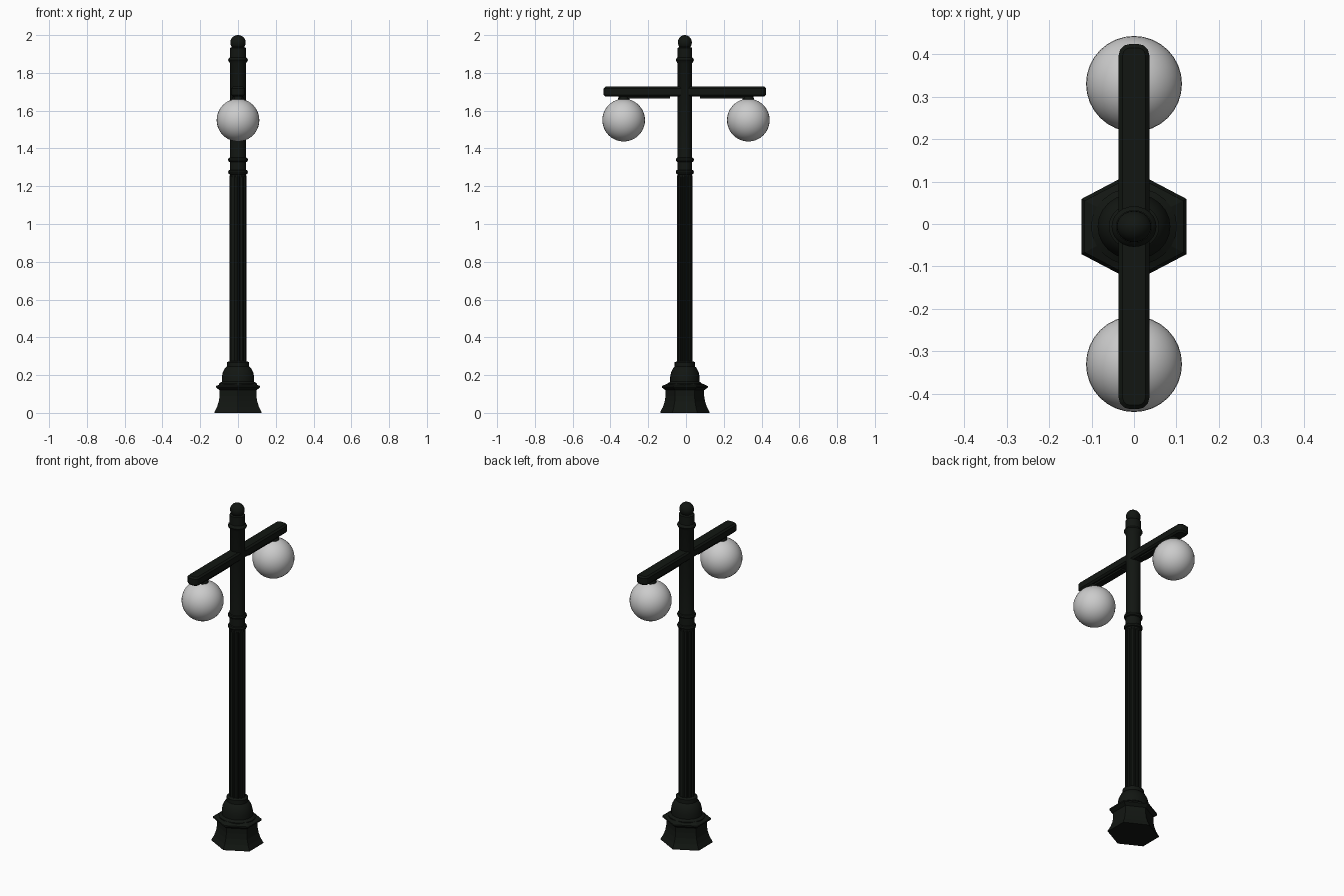
import bpy, bmesh
from math import sin, cos, pi, radians

if "Cube" in bpy.data.objects:
    bpy.data.objects.remove(bpy.data.objects["Cube"])

CY = -0.006          # pole axis in y
SX = 1.1             # ironwork is slightly wider in x

iron = bpy.data.materials.new("dark_iron")
iron.diffuse_color = (0.006, 0.008, 0.006, 1)
iron.use_nodes = True
iron.node_tree.nodes["Principled BSDF"].inputs["Base Color"].default_value = iron.diffuse_color


def finish(name, bm, angle=None, mat=iron):
    bmesh.ops.recalc_face_normals(bm, faces=bm.faces)
    me = bpy.data.meshes.new(name)
    bm.to_mesh(me)
    bm.free()
    ob = bpy.data.objects.new(name, me)
    bpy.context.collection.objects.link(ob)
    if mat:
        me.materials.append(mat)
    if angle:
        bpy.ops.object.select_all(action='DESELECT')
        ob.select_set(True)
        bpy.context.view_layer.objects.active = ob
        bpy.ops.object.shade_smooth_by_angle(angle=radians(angle))
    return ob


def turned(name, profile, sides, flute=0.0, angle=None):
    """Stack rings of (radius, z); flute pulls in part of each ring."""
    bm = bmesh.new()
    rings = []
    for r, z in profile:
        ring = []
        for i in range(sides):
            a = pi / 2 + 2 * pi * i / sides
            k = r - (flute if i % 4 in (2, 3) else 0)
            ring.append(bm.verts.new((k * cos(a) * SX, CY + k * sin(a), z)))
        rings.append(ring)
    for lo, hi in zip(rings, rings[1:]):
        for i in range(sides):
            j = (i + 1) % sides
            bm.faces.new((lo[i], lo[j], hi[j], hi[i]))
    bm.faces.new(rings[0][::-1])
    bm.faces.new(rings[-1])
    return finish(name, bm, angle)


def beam(name, size, loc, end_bevel=0.0, bevel=0.0):
    bm = bmesh.new()
    bmesh.ops.create_cube(bm, size=1)
    bmesh.ops.scale(bm, vec=size, verts=bm.verts)
    if end_bevel:
        upright = [e for e in bm.edges
                   if abs(e.verts[0].co.z - e.verts[1].co.z) > 1e-4]
        bmesh.ops.bevel(bm, geom=upright, offset=end_bevel, segments=3,
                        profile=0.5, affect='EDGES')
    if bevel:
        rim = [e for e in bm.edges
               if abs(e.verts[0].co.z - e.verts[1].co.z) < 1e-4]
        bmesh.ops.bevel(bm, geom=rim, offset=bevel, segments=1,
                        affect='EDGES')
    bmesh.ops.translate(bm, vec=loc, verts=bm.verts)
    return finish(name, bm)


# Hexagonal flared foot
turned("foot", [(0.13, 0), (0.13, 0.006), (0.117, 0.03), (0.107, 0.06),
                (0.102, 0.09), (0.102, 0.12), (0.122, 0.134),
                (0.122, 0.142), (0.09, 0.156)], 6)

# Domed plinth and its collar
turned("plinth", [(0.092, 0.14), (0.092, 0.155), (0.078, 0.165),
                  (0.078, 0.19), (0.073, 0.215), (0.062, 0.238),
                  (0.054, 0.245), (0.054, 0.268), (0.04, 0.274)], 24, angle=30)

# Fluted shaft
turned("shaft", [(0.041, 0.25), (0.041, 1.258)], 48, flute=0.005)

# Upper post with ring mouldings
post = [(0.038, 1.25)]
for z in (1.275, 1.34):
    post += [(0.039, z - 0.012), (0.045, z - 0.009), (0.048, z),
             (0.045, z + 0.009), (0.039, z + 0.012)]
post += [(0.038, 1.37), (0.038, 1.85), (0.045, 1.861), (0.048, 1.868),
         (0.045, 1.876), (0.039, 1.882), (0.039, 1.932), (0.03, 1.936)]
turned("upper_post", post, 24, angle=35)

# Ball finial
ball = [(0.037 * cos(a), 1.961 + 0.039 * sin(a))
        for a in [-pi / 3 + i * (pi / 3 + pi / 2 - 0.03) / 12 for i in range(13)]]
turned("finial", ball, 24, angle=40)

# Cross arm with rounded ends
beam("cross_arm", (0.072, 0.86, 0.052), (0, CY, 1.701), 0.026, 0.009)

# Mirrored lamps: under-arm strip, holder and globe
for side, tag in ((-1, "front"), (1, "back")):
    beam(tag + "_arm_strip", (0.04, 0.27, 0.014), (0, CY + side * 0.215, 1.672))
    bm = bmesh.new()
    bmesh.ops.create_cone(bm, cap_ends=True, segments=20, radius1=0.032,
                          radius2=0.026, depth=0.024)
    bmesh.ops.translate(bm, vec=(0, side * 0.33, 1.667), verts=bm.verts)
    finish(tag + "_holder", bm, 30)
    bm = bmesh.new()
    bmesh.ops.create_uvsphere(bm, u_segments=32, v_segments=20, radius=0.113)
    bmesh.ops.translate(bm, vec=(0, side * 0.33, 1.55), verts=bm.verts)
    finish(tag + "_globe", bm, 60, None)
